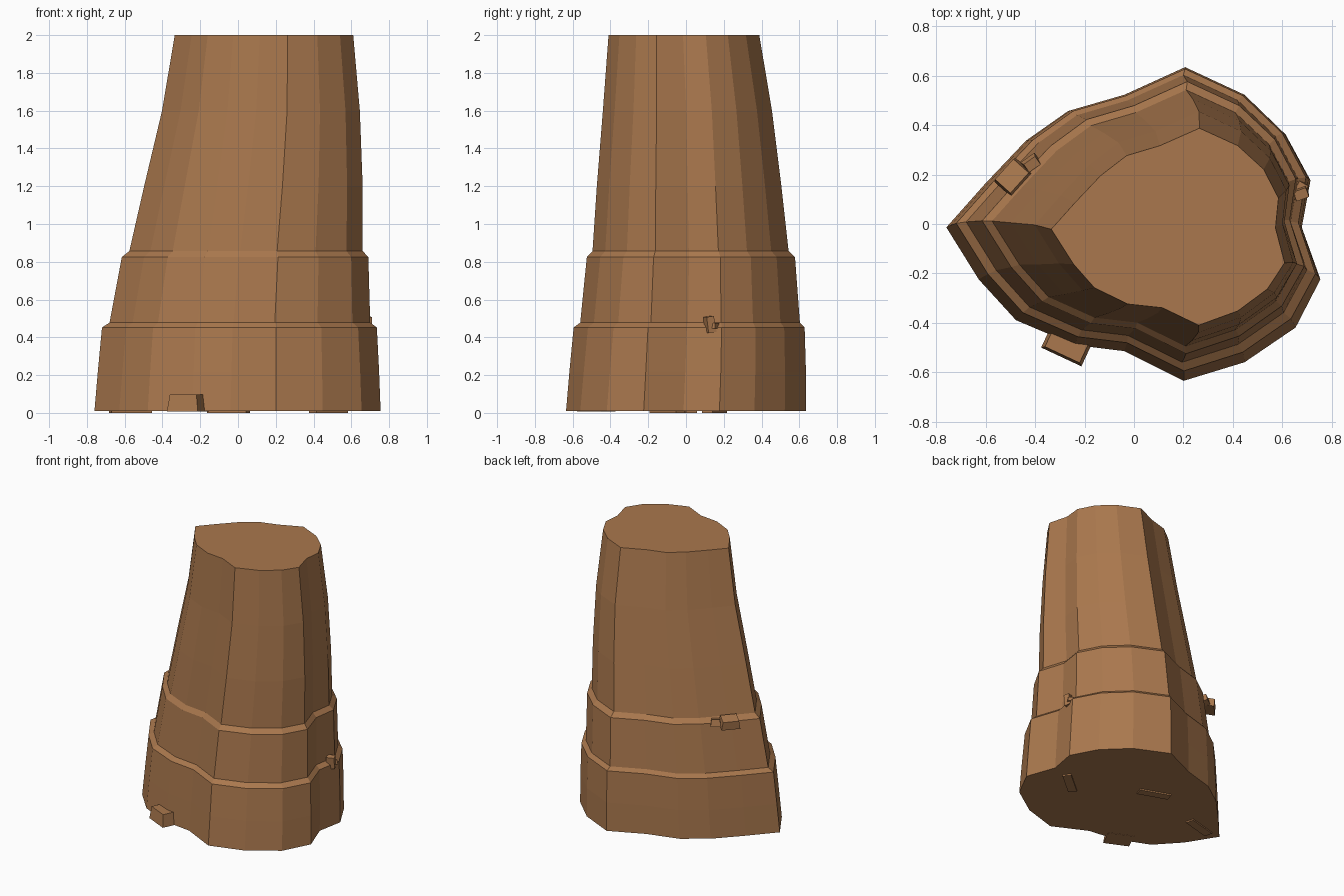
import bpy, bmesh, math
from mathutils import Matrix, Vector

cube = bpy.data.objects.get("Cube")
if cube:
    bpy.data.objects.remove(cube, do_unlink=True)

# One rock colour
rock = bpy.data.materials.new("brown_rock")
rock.use_nodes = True
colour = (0.40, 0.187, 0.075, 1)
rock.diffuse_color = colour
shader = rock.node_tree.nodes["Principled BSDF"]
shader.inputs["Base Color"].default_value = colour
shader.inputs["Roughness"].default_value = 0.9


def finish(name, bm):
    bmesh.ops.recalc_face_normals(bm, faces=bm.faces)
    mesh = bpy.data.meshes.new(name)
    bm.to_mesh(mesh)
    bm.free()
    mesh.materials.append(rock)
    obj = bpy.data.objects.new(name, mesh)
    bpy.context.collection.objects.link(obj)
    return obj


# Rough heart-like outlines of the foot and the crown
FOOT = [(-.755, -.01), (-.625, -.22), (-.475, -.385), (-.24, -.485), (-.04, -.51),
        (.20, -.63), (.445, -.555), (.65, -.415), (.75, -.22), (.675, -.01),
        (.71, .18), (.61, .365), (.445, .525), (.205, .637), (-.04, .525),
        (-.265, .46), (-.435, .34), (-.60, .165)]
CROWN = [(-.335, -.015), (-.245, -.155), (-.16, -.25), (-.025, -.315), (.115, -.33),
         (.262, -.40), (.42, -.343), (.54, -.255), (.61, -.15), (.573, -.01),
         (.585, .11), (.525, .225), (.42, .32), (.265, .39), (.105, .32),
         (-.03, .28), (-.135, .20), (-.24, .09)]
# Height, then x and y limits of each ring, with two stepped ledges
RINGS = [(.01, -.76, .755, -.635, .635), (.22, -.742, .747, -.617, .635),
         (.452, -.72, .735, -.595, .628), (.478, -.68, .70, -.56, .603),
         (.825, -.615, .69, -.525, .577), (.857, -.575, .66, -.495, .543),
         (1.2, -.497, .66, -.472, .505), (1.6, -.402, .645, -.44, .455),
         (2, -.335, .61, -.41, .388)]


def unit(outline):
    xs, ys = zip(*outline)
    return [((x - min(xs)) / (max(xs) - min(xs)), (y - min(ys)) / (max(ys) - min(ys)))
            for x, y in outline]


# Pillar: outlines blended by height and joined ring to ring
bm = bmesh.new()
loops = []
for z, x0, x1, y0, y1 in RINGS:
    ring = []
    for foot, crown in zip(unit(FOOT), unit(CROWN)):
        u, v = Vector(foot).lerp(Vector(crown), z / 2)
        ring.append(bm.verts.new((x0 + u * (x1 - x0), y0 + v * (y1 - y0), z)))
    loops.append(ring)
for low, high in zip(loops, loops[1:]):
    for i in range(len(low)):
        j = (i + 1) % len(low)
        bm.faces.new((low[i], low[j], high[j], high[i]))
bm.faces.new(loops[0][::-1])
bm.faces.new(loops[-1])
finish("rock_pillar", bm)


def chip(name, centre, size, turn=0, tilt=0, taper=1):
    """Small broken block, narrower at the top."""
    bm = bmesh.new()
    bmesh.ops.create_cube(bm, size=1)
    for v in bm.verts:
        if v.co.z > 0:
            v.co.x *= taper
            v.co.y *= taper
    bm.transform(Matrix.Translation(centre)
                 @ Matrix.Rotation(math.radians(turn), 4, "Z")
                 @ Matrix.Rotation(math.radians(tilt), 4, "X")
                 @ Matrix.Diagonal((*size, 1)))
    return finish(name, bm)


# Loose chips on the foot and ledges
chip("front_chip", (-.265, -.475, .053), (.18, .14, .09), -25, 0, .86)
chip("back_flake", (-.49, .19, .835), (.13, .10, .06), 48, -12, .85)
chip("back_flake_splinter", (-.415, .245, .83), (.07, .05, .05), 35, 10, .8)
chip("left_chip", (.675, .125, .468), (.06, .045, .085), 20, 8, .9)
chip("left_chip_splinter", (.68, .15, .462), (.05, .04, .03), -30, 0, .8)

# Thin shards under the foot
for i, (x, y, turn) in enumerate([(-.57, 0, 15), (-.05, .15, -20), (.48, -.1, 40)]):
    chip(f"foot_shard_{i + 1}", (x, y, .008), (.22, .06, .016), turn)
